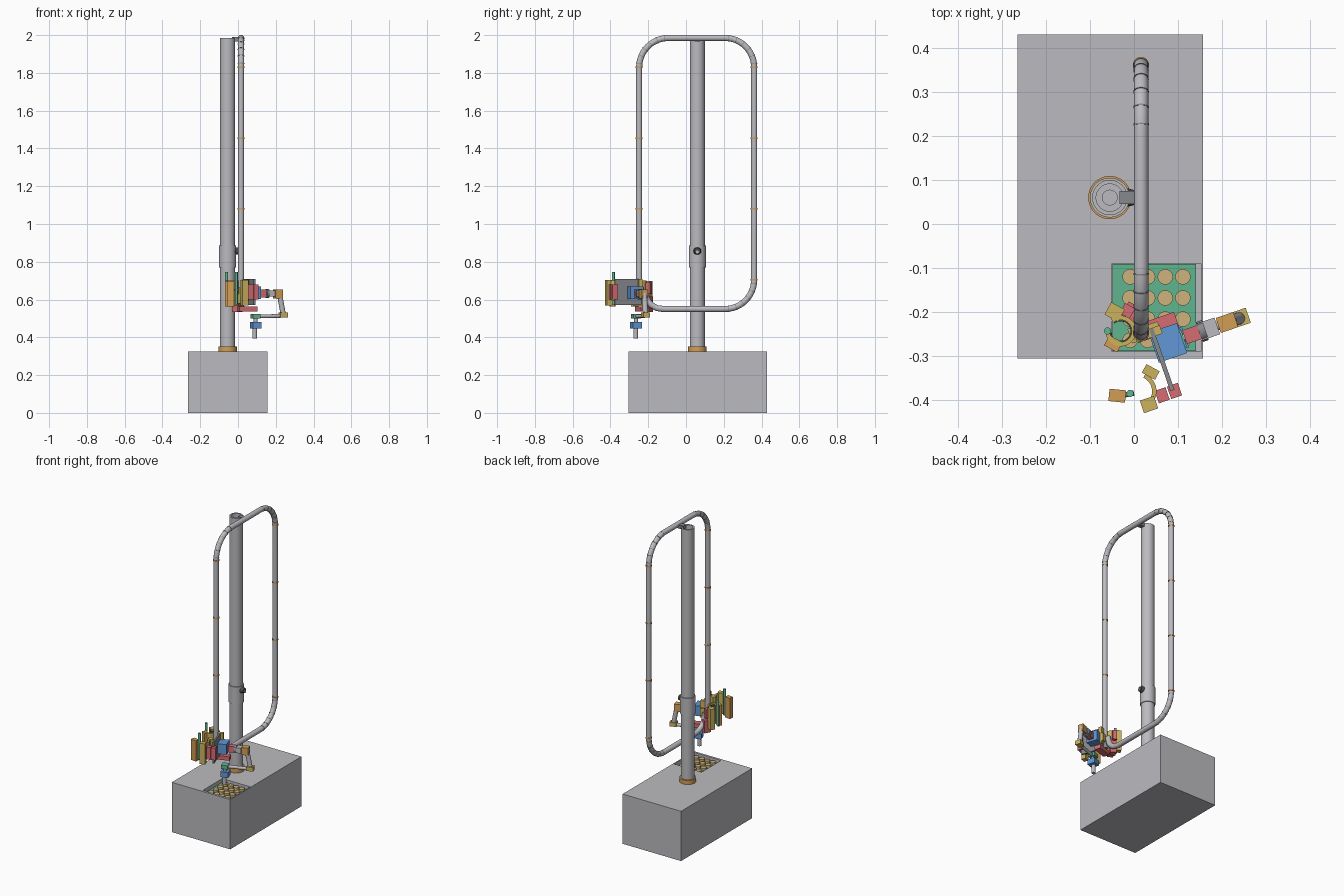
import bpy, bmesh, math
from mathutils import Vector, Matrix

if "Cube" in bpy.data.objects:
    bpy.data.objects.remove(bpy.data.objects["Cube"], do_unlink=True)


def material(name, *rgb):
    m = bpy.data.materials.new(name)
    m.use_nodes = True
    m.diffuse_color = (*rgb, 1)
    m.node_tree.nodes["Principled BSDF"].inputs["Base Color"].default_value = (*rgb, 1)
    return m


GREY = material("light grey", .5, .5, .53)
STEEL = material("steel grey", .24, .25, .27)
DARK = material("dark grey", .07, .07, .08)
BLUE = material("blue", .12, .31, .67)
GREEN = material("green", .12, .46, .28)
RED = material("red", .66, .15, .17)
GOLD = material("gold", .60, .45, .11)
ORANGE = material("orange", .64, .34, .09)
TAN = material("tan", .62, .45, .20)
TILT = math.radians(19)


def finish(name, bm, mat, smooth=False):
    bmesh.ops.recalc_face_normals(bm, faces=bm.faces)
    mesh = bpy.data.meshes.new(name)
    bm.to_mesh(mesh)
    bm.free()
    mesh.materials.append(mat)
    ob = bpy.data.objects.new(name, mesh)
    bpy.context.collection.objects.link(ob)
    if smooth:
        bpy.ops.object.select_all(action="DESELECT")
        ob.select_set(True)
        bpy.context.view_layer.objects.active = ob
        bpy.ops.object.shade_smooth_by_angle(angle=math.radians(35))
    return ob


def box(name, centre, size, mat, turn=0.0):
    bm = bmesh.new()
    m = Matrix.Translation(centre) @ Matrix.Rotation(turn, 4, "Z") @ Matrix.Diagonal((*size, 1))
    bmesh.ops.create_cube(bm, size=1, matrix=m)
    return finish(name, bm, mat)


def rod(name, a, b, r, mat, r2=None, sides=32):
    a, b = Vector(a), Vector(b)
    bm = bmesh.new()
    m = Matrix.Translation((a + b) / 2) @ (b - a).to_track_quat("Z", "Y").to_matrix().to_4x4()
    bmesh.ops.create_cone(bm, cap_ends=True, segments=sides, radius1=r,
                          radius2=r if r2 is None else r2, depth=(b - a).length, matrix=m)
    return finish(name, bm, mat, True)


def arc_shell(name, centre, inner, outer, z0, z1, start, end, mat, steps=32):
    """Upright curved wall; a full turn gives a tube."""
    bm = bmesh.new()
    full = abs(end - start) >= 360
    rings = []
    for i in range(steps if full else steps + 1):
        t = math.radians(start + (end - start) * i / steps)
        rings.append([bm.verts.new((centre[0] + r * math.cos(t), centre[1] + r * math.sin(t), z))
                      for r, z in ((inner, z0), (outer, z0), (outer, z1), (inner, z1))])
    for i in range(steps):
        a, b = rings[i], rings[(i + 1) % len(rings)]
        for k in range(4):
            bm.faces.new((a[k], a[(k + 1) % 4], b[(k + 1) % 4], b[k]))
    if not full:
        bm.faces.new(rings[0])
        bm.faces.new(rings[-1])
    return finish(name, bm, mat, True)


# Base block with a sunken pocket in its top
bm = bmesh.new()
bmesh.ops.create_cube(bm, size=1, matrix=Matrix.Translation((-.054, .0625, .1625))
                      @ Matrix.Diagonal((.422, .735, .325, 1)))
for co, no in (((-.05, 0, 0), (1, 0, 0)), ((.152, 0, 0), (1, 0, 0)),
               ((0, -.29, 0), (0, 1, 0)), ((0, -.09, 0), (0, 1, 0))):
    bmesh.ops.bisect_plane(bm, geom=bm.verts[:] + bm.edges[:] + bm.faces[:], plane_co=co, plane_no=no)
pocket = [f for f in bm.faces if f.calc_center_median().z > .32
          and (f.calc_center_median() - Vector((.051, -.19, .325))).length < .02]
res = bmesh.ops.extrude_face_region(bm, geom=pocket)
bmesh.ops.translate(bm, vec=(0, 0, -.03), verts=[v for v in res["geom"] if isinstance(v, bmesh.types.BMVert)])
bmesh.ops.delete(bm, geom=[f for f in pocket if f.is_valid], context="FACES_ONLY")
finish("base_block", bm, GREY)

# Fruit tray: plate with a grid of discs
box("tray", (.046, -.19, .298), (.19, .198, .008), GREEN)
for i in range(4):
    for j in range(4):
        x, y = -.009 + .04 * i, -.264 + .048 * j
        rod("tray_disc", (x, y, .3), (x, y, .316), .0175, TAN, sides=24)

# Column
CX, CY = -.055, .06
arc_shell("column", (CX, CY), .031, .04, .325, 1.985, 0, 360, GREY, 48)
rod("column_core", (CX, CY, .33), (CX, CY, 1.955), .018, GREY)
rod("column_floor", (CX, CY, 1.91), (CX, CY, 1.93), .032, GREY)
arc_shell("base_collar", (CX, CY), .039, .049, .325, .352, 0, 360, ORANGE, 48)
arc_shell("column_sleeve", (CX, CY), .039, .045, .77, .885, 0, 360, GREY, 48)
rod("clamp_knob", (CX + .035, CY, .857), (CX + .06, CY, .857), .022, DARK, .016)
rod("clamp_pin", (CX + .06, CY, .852), (CX + .066, CY, .852), .008, GREY)
box("top_clip", (-.012, CY, 1.978), (.042, .03, .024), STEEL)

# Hose loop with rounded corners
HX, Y0, Y1, Z0, Z1, R = .016, -.248, .361, .55, 1.985, .155


def corner(cy, cz, start, end, n=12):
    return [Vector((HX, cy + R * math.cos(math.radians(start + (end - start) * i / n)),
                    cz + R * math.sin(math.radians(start + (end - start) * i / n)))) for i in range(n + 1)]


corners = [corner(Y0 + R, Z1 - R, 180, 90), corner(Y1 - R, Z1 - R, 90, 0), corner(Y1 - R, Z0 + R, 0, -90)]
path = [Vector((HX, Y0, .62))] + corners[0] + corners[1] + corners[2]
path += [Vector((HX, y, z)) for y, z in ((-.12, .55), (-.155, .555), (-.185, .572), (-.207, .597), (-.22, .645))]
cu = bpy.data.curves.new("hose_path", "CURVE")
cu.dimensions = "3D"
cu.bevel_depth, cu.bevel_resolution, cu.use_fill_caps = .0165, 5, True
sp = cu.splines.new("POLY")
sp.points.add(len(path) - 1)
for p, co in zip(sp.points, path):
    p.co = (*co, 1)
tmp = bpy.data.objects.new("hose_path", cu)
bpy.context.collection.objects.link(tmp)
bm = bmesh.new()
bm.from_mesh(bpy.data.meshes.new_from_object(tmp.evaluated_get(bpy.context.evaluated_depsgraph_get())))
bpy.data.objects.remove(tmp, do_unlink=True)
finish("hose_loop", bm, GREY, True)

# Thin ribs on the bends and orange joints on the straights
for pts in corners:
    for i in range(1, len(pts) - 1, 2):
        d = (pts[i + 1] - pts[i - 1]).normalized() * .0015
        rod("bend_rib", pts[i] - d, pts[i] + d, .0175, STEEL, sides=24)
for y in (Y0, Y1):
    for z in (.705, 1.08, 1.455, 1.83):
        if y > 0 or z > 1:
            rod("hose_joint", (HX, y, z - .004), (HX, y, z + .004), .0185, ORANGE, sides=24)
rod("hose_end", (HX, Y0, .58), (HX, Y0, .63), .019, STEEL)

# Carrier plate and tool body
box("carrier_plate", (.063, -.308, .64), (.01, .148, .14), STEEL, TILT)
box("tool_body", (.077, -.27, .636), (.068, .072, .066), BLUE, TILT)
box("carrier_bracket", (.03, -.245, .64), (.06, .03, .05), GOLD, TILT)
box("carrier_spine", (.045, -.245, .655), (.035, .02, .11), GOLD, TILT)
box("carrier_foot", (.05, -.235, .551), (.1, .04, .026), RED, TILT)

# Jointed arm, laid out along a tilted vertical plane
O, U = Vector((.077, -.27, 0)), Vector((math.cos(TILT), math.sin(TILT), 0))


def on_arm(d, z):
    return O + U * d + Vector((0, 0, z))


box("shoulder", on_arm(.058, .632), (.036, .033, .04), RED, TILT)
box("shoulder_sleeve", on_arm(.096, .632), (.045, .04, .034), GREY, TILT)
rod("shoulder_drum", on_arm(.075, .632), on_arm(.09, .632), .024, STEEL)
box("upper_joint", on_arm(.142, .63), (.042, .036, .048), ORANGE, TILT)
rod("upper_link", on_arm(.15, .635), on_arm(.172, .52), .014, GREY)
box("elbow", on_arm(.172, .518), (.042, .036, .026), GOLD, TILT)
box("elbow_cap", on_arm(.172, .533), (.02, .018, .006), STEEL, TILT)
rod("forearm", on_arm(.155, .513), on_arm(.03, .511), .01, GREY)
box("wrist", on_arm(.017, .512), (.042, .042, .024), GREEN, TILT)
rod("wrist_link", on_arm(.017, .5), on_arm(.017, .475), .01, GREY)
box("tool_head", on_arm(.018, .465), (.048, .05, .034), BLUE, TILT)
rod("tool_tip", on_arm(.012, .395), on_arm(.012, .45), .012, GREY)

# Open gripper: curved jaw, end blocks, mount and loose finger
ZL, ZH = .565, .70
arc_shell("open_jaw", (.007, -.38), .034, .044, ZL + .03, ZH, -55, 65, GOLD)
box("open_jaw_block", (.038, -.336, .65), (.034, .022, .11), GOLD, -.5)
box("open_jaw_block", (.034, -.41, .637), (.034, .03, .135), GOLD, TILT)
for d in (0, .028):
    box("gripper_mount", (.064 + d, -.389 + d * .35, .64), (.026, .03, .08), RED, TILT)
box("gripper_finger", (-.038, -.39, .632), (.038, .028, .135), ORANGE, -.1)
rod("finger_link", (-.02, -.388, .65), (.0, -.384, .65), .006, STEEL)
rod("finger_pin", (-.009, -.385, .575), (-.009, -.385, .745), .008, GREEN)

# Closed gripper
arc_shell("closed_jaw", (-.03, -.243), .025, .035, ZL, ZH, -170, 130, GOLD)
arc_shell("closed_jaw_lining", (-.03, -.243), .022, .026, ZL + .01, ZH - .01, -170, 130, DARK)
box("closed_jaw_block", (-.044, -.2, .632), (.035, .032, .135), GOLD, -.5)
box("closed_finger", (-.047, -.272, .632), (.034, .026, .135), ORANGE, -.5)
box("closed_mount", (-.006, -.202, .575), (.036, .04, .08), RED, -.5)
box("closed_mount", (-.015, -.197, .66), (.026, .026, .06), RED, -.5)
box("closed_bridge", (.005, -.25, .605), (.03, .035, .05), GOLD, TILT)
rod("closed_pin", (-.06, -.243, .575), (-.06, -.243, .745), .008, GREEN)
